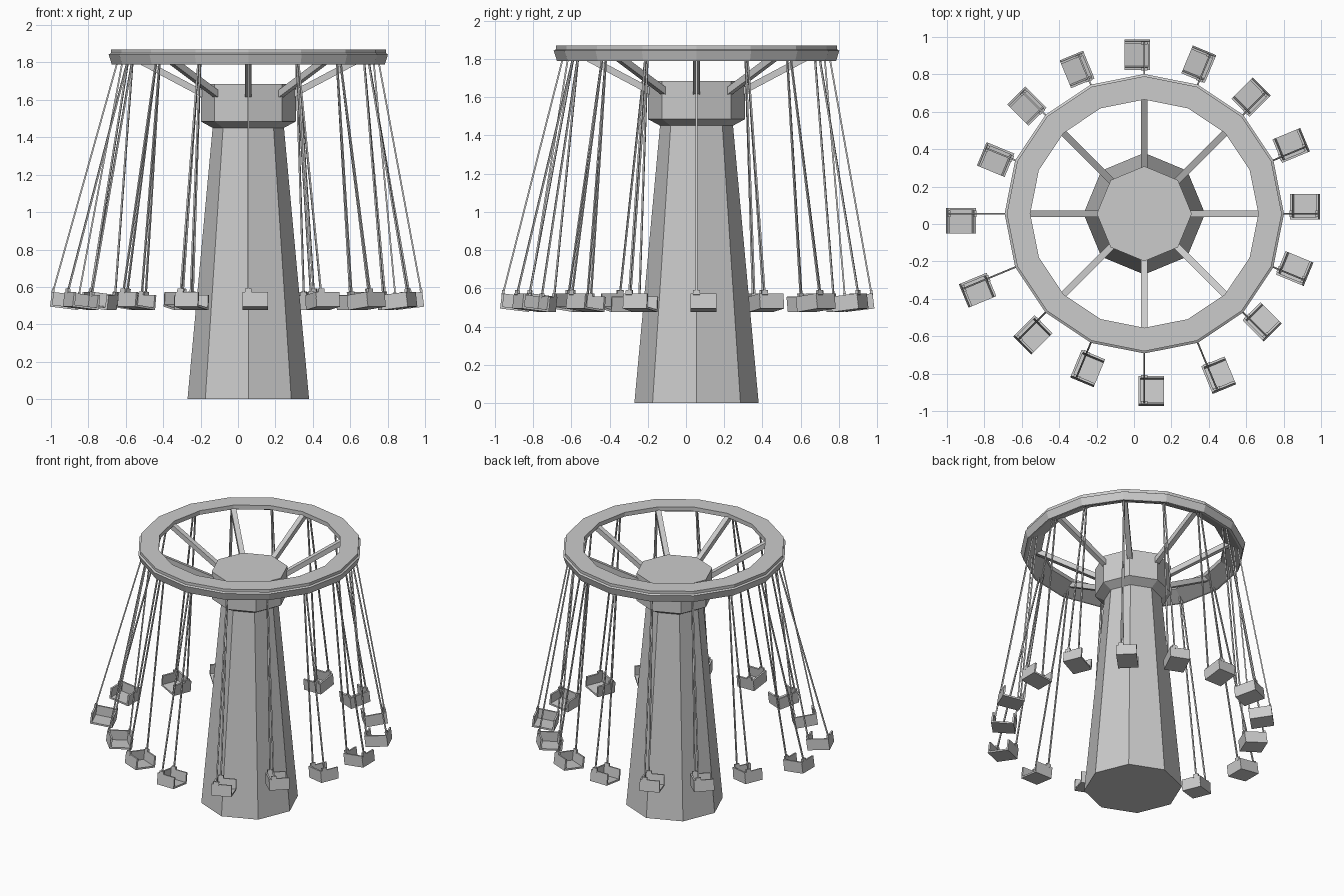
import bpy, bmesh
from math import tau, cos, sin, radians
from mathutils import Matrix, Vector

if "Cube" in bpy.data.objects:
    bpy.data.objects.remove(bpy.data.objects["Cube"], do_unlink=True)

AXIS = Matrix.Translation((0.055, 0.055, 0))


def finish(name, bm):
    """Turn a bmesh into a flat shaded object on the ride's axis."""
    bmesh.ops.recalc_face_normals(bm, faces=bm.faces)
    mesh = bpy.data.meshes.new(name)
    bm.to_mesh(mesh)
    bm.free()
    obj = bpy.data.objects.new(name, mesh)
    obj.matrix_world = AXIS
    bpy.context.collection.objects.link(obj)


def lathe(name, profile, sides, closed=False):
    """Revolve (radius, height) points; cap the ends unless closed."""
    bm = bmesh.new()
    loops = [[bm.verts.new((r * cos(tau * i / sides), r * sin(tau * i / sides), z))
              for i in range(sides)] for r, z in profile]
    pairs = list(zip(loops, loops[1:]))
    if closed:
        pairs.append((loops[-1], loops[0]))
    else:
        bm.faces.new(loops[0])
        bm.faces.new(loops[-1])
    for a, b in pairs:
        for i in range(sides):
            j = (i + 1) % sides
            bm.faces.new((a[i], a[j], b[j], b[i]))
    finish(name, bm)


def box(bm, center, size, frame):
    matrix = frame @ Matrix.Translation(center) @ Matrix.Diagonal((*size, 1))
    bmesh.ops.create_cube(bm, size=1, matrix=matrix)


def beam(bm, start, end, width, depth):
    """Box running from start to end."""
    start, end = Vector(start), Vector(end)
    d = end - start
    turn = d.to_track_quat('Z', 'Y').to_matrix().to_4x4()
    frame = Matrix.Translation((start + end) / 2) @ turn
    box(bm, (0, 0, 0), (width, depth, d.length), frame)


# Central tower and its collar
lathe("tower", [(0.325, 0), (0.19, 1.46)], 8)
lathe("collar", [(0.19, 1.45), (0.254, 1.485), (0.254, 1.685)], 8)

# Canopy ring with a stepped rim and sloping underside
lathe("canopy_ring", [(0.61, 1.87), (0.735, 1.87), (0.735, 1.85), (0.747, 1.843),
                      (0.73, 1.79), (0.715, 1.79), (0.61, 1.84)], 16, closed=True)

# Struts from collar to ring
bm = bmesh.new()
for i in range(8):
    turn = Matrix.Rotation(tau * i / 8, 4, 'Z')
    beam(bm, turn @ Vector((0.23, 0, 1.625)), turn @ Vector((0.645, 0, 1.845)), 0.035, 0.035)
finish("struts", bm)

# Swings: each hangs outward by its own distance, facing along the ride
REACH = [0.86, 0.865, 0.845, 0.85, 0.85, 0.85, 0.85, 0.845,
         0.98, 0.98, 0.88, 0.88, 0.947, 0.95, 0.855, 0.855]
for i, reach in enumerate(REACH):
    turn = Matrix.Rotation(tau * i / len(REACH), 4, 'Z')
    frame = turn @ Matrix.Translation((reach, 0, 0.525)) @ Matrix.Rotation(radians(-7), 4, 'Y')
    seat, ropes = bmesh.new(), bmesh.new()
    box(seat, (0, 0.037, -0.034), (0.15, 0.135, 0.012), frame)
    box(seat, (0, -0.025, 0), (0.15, 0.012, 0.08), frame)
    for side in (-1, 1):
        box(seat, (side * 0.07, 0.037, 0), (0.012, 0.135, 0.08), frame)
        box(seat, (side * 0.07, 0, 0.045), (0.014, 0.035, 0.025), frame)
        beam(ropes, frame @ Vector((side * 0.07, 0, 0.04)),
             turn @ Vector((0.68 + side * 0.012, 0, 1.83)), 0.009, 0.009)
    finish(f"swing_seat_{i + 1}", seat)
    finish(f"swing_ropes_{i + 1}", ropes)
